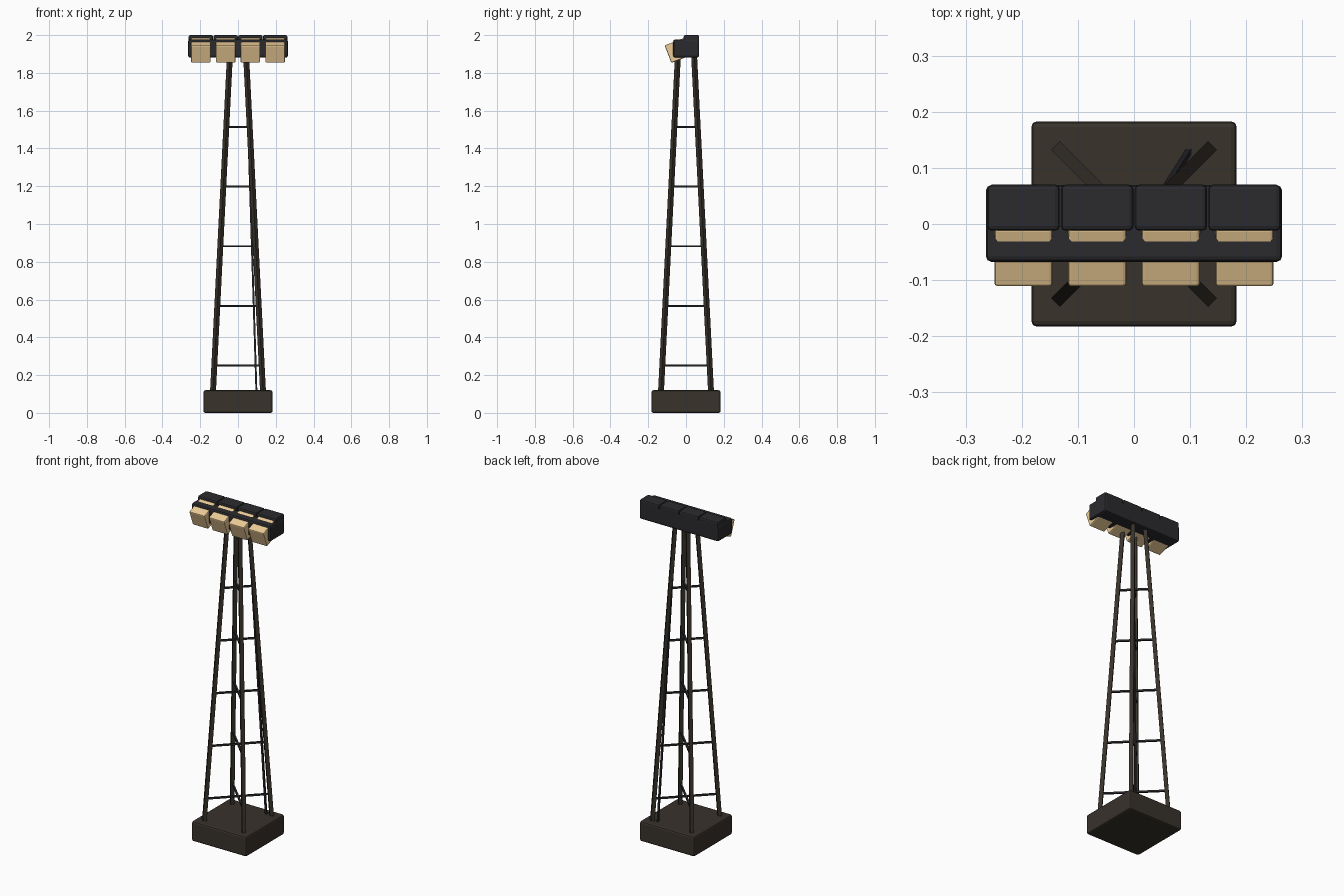
import bpy
from math import radians
from mathutils import Vector, Matrix

if "Cube" in bpy.data.objects:
    bpy.data.objects.remove(bpy.data.objects["Cube"])


def material(name, rgb):
    m = bpy.data.materials.new(name)
    m.diffuse_color = (*rgb, 1)
    m.use_nodes = True
    m.node_tree.nodes["Principled BSDF"].inputs["Base Color"].default_value = m.diffuse_color
    return m


BROWN = material("dark_brown", (0.040, 0.032, 0.024))
STEEL = material("dark_steel", (0.024, 0.024, 0.028))
TAN = material("lamp_tan", (0.85, 0.61, 0.31))


def box(name, center, size, mat, bevel=0.0, tilt=0.0):
    bpy.ops.mesh.primitive_cube_add(size=1, location=center, rotation=(tilt, 0, 0))
    ob = bpy.context.object
    ob.name = name
    ob.scale = size
    bpy.ops.object.transform_apply(location=False, rotation=False, scale=True)
    ob.data.materials.append(mat)
    if bevel:
        b = ob.modifiers.new("bevel", 'BEVEL')
        b.width = bevel
        b.segments = 2
    return ob


def bar(name, a, b, width, side, mat):
    """Square bar from a to b, with one pair of faces turned towards side."""
    a, b = Vector(a), Vector(b)
    d = (b - a).normalized()
    t = Vector(side).normalized()
    n = d.cross(t).normalized()
    t = n.cross(d)
    ob = box(name, (0, 0, 0), (width, width, (b - a).length), mat)
    rot = Matrix((t, n, d)).transposed().to_4x4()
    ob.matrix_world = Matrix.Translation((a + b) / 2) @ rot
    return ob


def leg_offset(z):
    return 0.132 - (z - 0.12) * 0.0503


# base block
box("base", (0, 0, 0.06), (0.366, 0.366, 0.12), BROWN, 0.01)

# four leaning legs
lo, hi = leg_offset(0.10), leg_offset(1.91)
for sx in (-1, 1):
    for sy in (-1, 1):
        bar("leg", (sx * lo, sy * lo, 0.10), (sx * hi, sy * hi, 1.91),
            0.022, (-sy, sx, 0), BROWN)

# diagonal cross braces at five levels
for i in range(5):
    z = 0.25 + i * 0.316
    r = leg_offset(z)
    for s in (-1, 1):
        bar("cross_brace", (-r, -s * r, z), (r, s * r, z), 0.010, (0, 0, 1), STEEL)

# power cable beside the rear right leg
bar("cable", (0.098, 0.130, 0.10), (0.042, 0.042, 1.90), 0.010, (1, 0, 0), STEEL)

# lamp head
box("head_housing", (0, 0.001, 1.929), (0.528, 0.137, 0.096), STEEL, 0.01)

# four lamps tilted down, each with a raised rear cover
for i in range(4):
    x = (i - 1.5) * 0.1313
    box("lamp", (x, -0.0425, 1.9195), (0.104, 0.113, 0.099), TAN, 0.006, radians(21))
    box("rear_cover", (x, 0.029, 1.945), (0.129, 0.082, 0.11), STEEL, 0.008)
